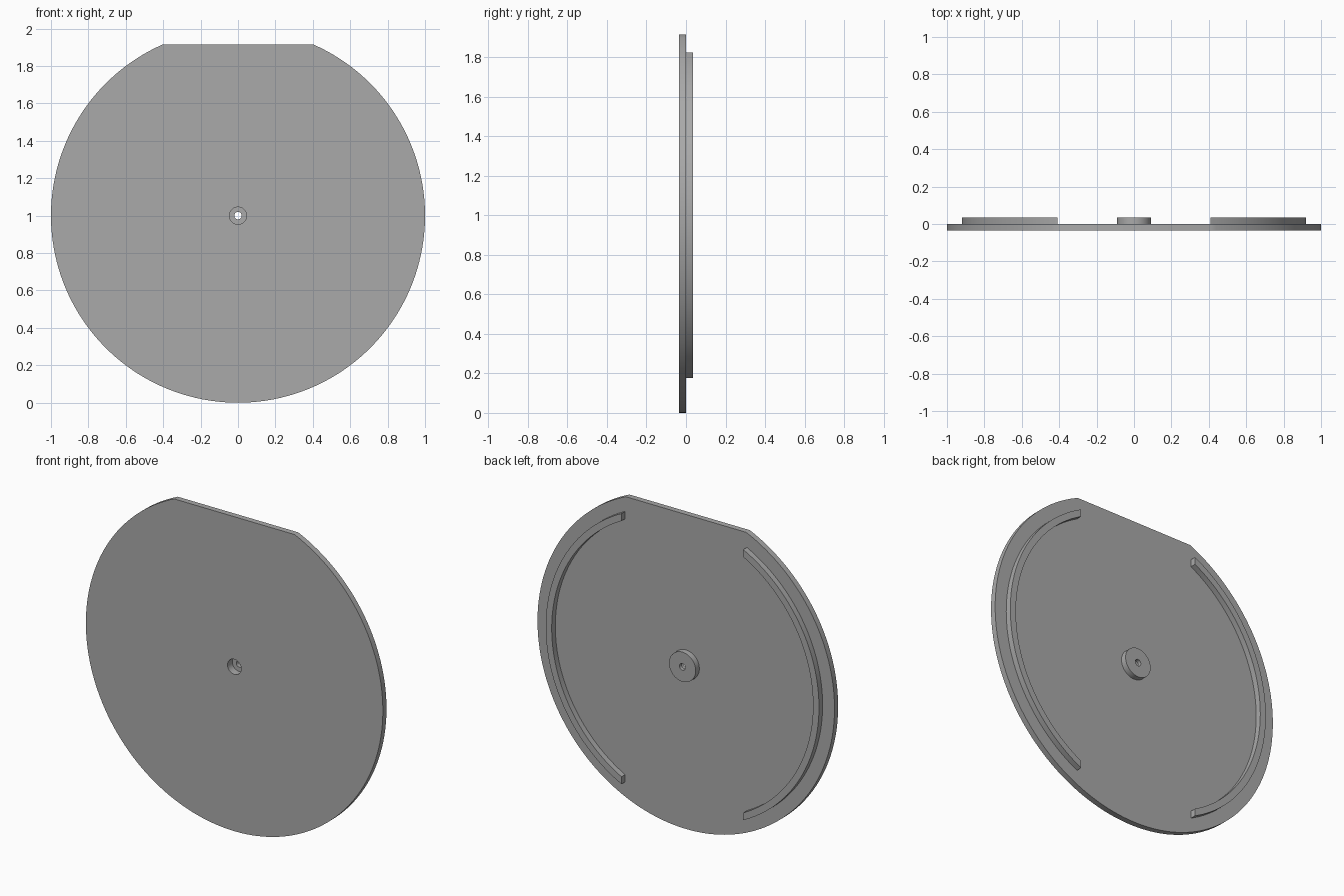
import bpy, bmesh
from math import sin, cos, acos, asin, pi, tau
from mathutils import Matrix

cube = bpy.data.objects.get("Cube")
if cube:
    bpy.data.objects.remove(cube, do_unlink=True)

CENTRE_Z = 1.0
THICK = 0.035        # depth of the plate, and of the parts raised behind it
FLAT = 0.914         # height of the flat above the centre
RIB_OUT, RIB_IN, RIB_END = 0.92, 0.88, 0.41
BOSS_R, BORE_R, PIN_R, BORE_FLOOR = 0.09, 0.046, 0.02, 0.012

grey = bpy.data.materials.new("mid_grey")
grey.use_nodes = True
grey.diffuse_color = (0.4, 0.4, 0.4, 1)
grey.node_tree.nodes["Principled BSDF"].inputs["Base Color"].default_value = (0.4, 0.4, 0.4, 1)


def arc(radius, start, end, steps):
    """Points (x, z) along an arc about the centre."""
    angles = [start + (end - start) * i / steps for i in range(steps + 1)]
    return [(radius * cos(a), radius * sin(a)) for a in angles]


def finish(name, bm):
    bmesh.ops.recalc_face_normals(bm, faces=bm.faces)
    mesh = bpy.data.meshes.new(name)
    bm.to_mesh(mesh)
    bm.free()
    mesh.materials.append(grey)
    obj = bpy.data.objects.new(name, mesh)
    obj.location.z = CENTRE_Z
    bpy.context.collection.objects.link(obj)
    bpy.ops.object.select_all(action='DESELECT')
    obj.select_set(True)
    bpy.context.view_layer.objects.active = obj
    bpy.ops.object.shade_smooth_by_angle(angle=pi / 6)
    return obj


def prism(name, loops, y0, y1):
    """Extrude an outline, with any holes, from y0 to y1."""
    bm = bmesh.new()
    edges = []
    for loop in loops:
        verts = [bm.verts.new((x, y0, z)) for x, z in loop]
        edges += [bm.edges.new((v, verts[i - 1])) for i, v in enumerate(verts)]
    bmesh.ops.triangle_fill(bm, use_beauty=True, edges=edges)
    result = bmesh.ops.extrude_face_region(bm, geom=bm.faces[:], use_keep_orig=True)
    moved = [g for g in result["geom"] if isinstance(g, bmesh.types.BMVert)]
    bmesh.ops.translate(bm, verts=moved, vec=(0, y1 - y0, 0))
    return finish(name, bm)


def lathe(name, profile, steps=64):
    """Turn a closed (radius, y) profile about the y axis."""
    bm = bmesh.new()
    verts = [bm.verts.new((r, y, 0)) for r, y in profile]
    edges = [bm.edges.new((v, verts[i - 1])) for i, v in enumerate(verts)]
    bmesh.ops.spin(bm, geom=verts + edges, cent=(0, 0, 0), axis=(0, 1, 0),
                   angle=tau, steps=steps, use_merge=True)
    bmesh.ops.remove_doubles(bm, verts=bm.verts, dist=1e-5)
    return finish(name, bm)


# Round plate with a flat top and a central bore
corner = asin(FLAT)
outline = arc(1.0, pi - corner, tau + corner, 144)
bore = arc(BORE_R, 0, tau, 64)[:-1]
prism("plate", [outline, bore], -THICK, 0)

# Curved ribs on the back, with upright ends
outer, inner = acos(RIB_END / RIB_OUT), acos(RIB_END / RIB_IN)
rib = arc(RIB_OUT, -outer, outer, 64) + arc(RIB_IN, inner, -inner, 64)
for name, side in (("left_rib", 1), ("right_rib", -1)):
    prism(name, [[(side * x, z) for x, z in rib]], 0, THICK)

# Hub behind the plate: wide bore from the front, narrow hole through
lathe("hub", [(BORE_R, 0), (BOSS_R, 0), (BOSS_R, THICK), (PIN_R, THICK),
              (PIN_R, BORE_FLOOR), (BORE_R, BORE_FLOOR)])
